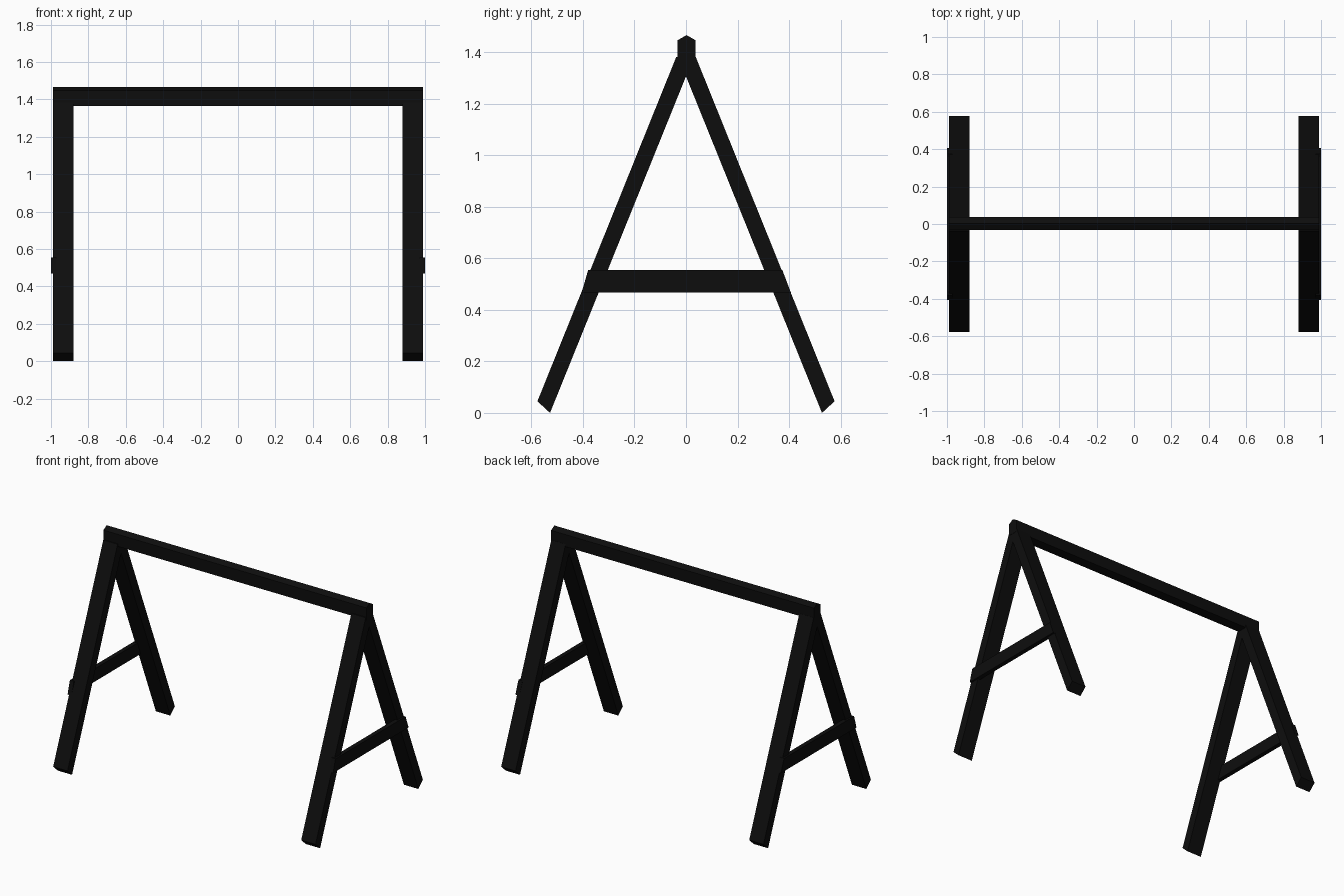
import bpy
import bmesh

cube = bpy.data.objects.get("Cube")
if cube:
    bpy.data.objects.remove(cube, do_unlink=True)

black = bpy.data.materials.new("black_paint")
black.use_nodes = True
colour = (0.004, 0.004, 0.004, 1)
black.diffuse_color = colour
black.node_tree.nodes["Principled BSDF"].inputs["Base Color"].default_value = colour


def extrude_profile(name, profile, x0, x1):
    """Extrude a (y, z) outline along x."""
    bm = bmesh.new()
    ends = [[bm.verts.new((x, y, z)) for y, z in profile] for x in (x0, x1)]
    bm.faces.new(ends[0])
    bm.faces.new(ends[1])
    n = len(profile)
    for i in range(n):
        j = (i + 1) % n
        bm.faces.new((ends[0][i], ends[0][j], ends[1][j], ends[1][i]))
    bmesh.ops.recalc_face_normals(bm, faces=bm.faces)
    mesh = bpy.data.meshes.new(name)
    bm.to_mesh(mesh)
    bm.free()
    mesh.materials.append(black)
    obj = bpy.data.objects.new(name, mesh)
    bpy.context.collection.objects.link(obj)


# Ridge beam with a shallow peaked top
extrude_profile("top_beam", [(-0.033, 1.365), (0.037, 1.365), (0.037, 1.447),
                             (0.002, 1.467), (-0.033, 1.447)], -0.99, 0.99)

# Splayed legs and thin cross braces of the two end frames
leg = [(0.528, 0.0), (0.577, 0.045), (0.038, 1.382), (0.0, 1.39), (0.0, 1.307)]
brace = [(-0.405, 0.468), (0.407, 0.468), (0.374, 0.555), (-0.38, 0.555)]

for side, sx in (("left", 1), ("right", -1)):
    for end, sy in (("front", -1), ("back", 1)):
        extrude_profile(f"{end}_{side}_leg", [(sy * y, z) for y, z in leg],
                        sx * 0.88, sx * 0.988)
    extrude_profile(f"{side}_cross_brace", brace, sx * 0.97, sx * 1.0)
